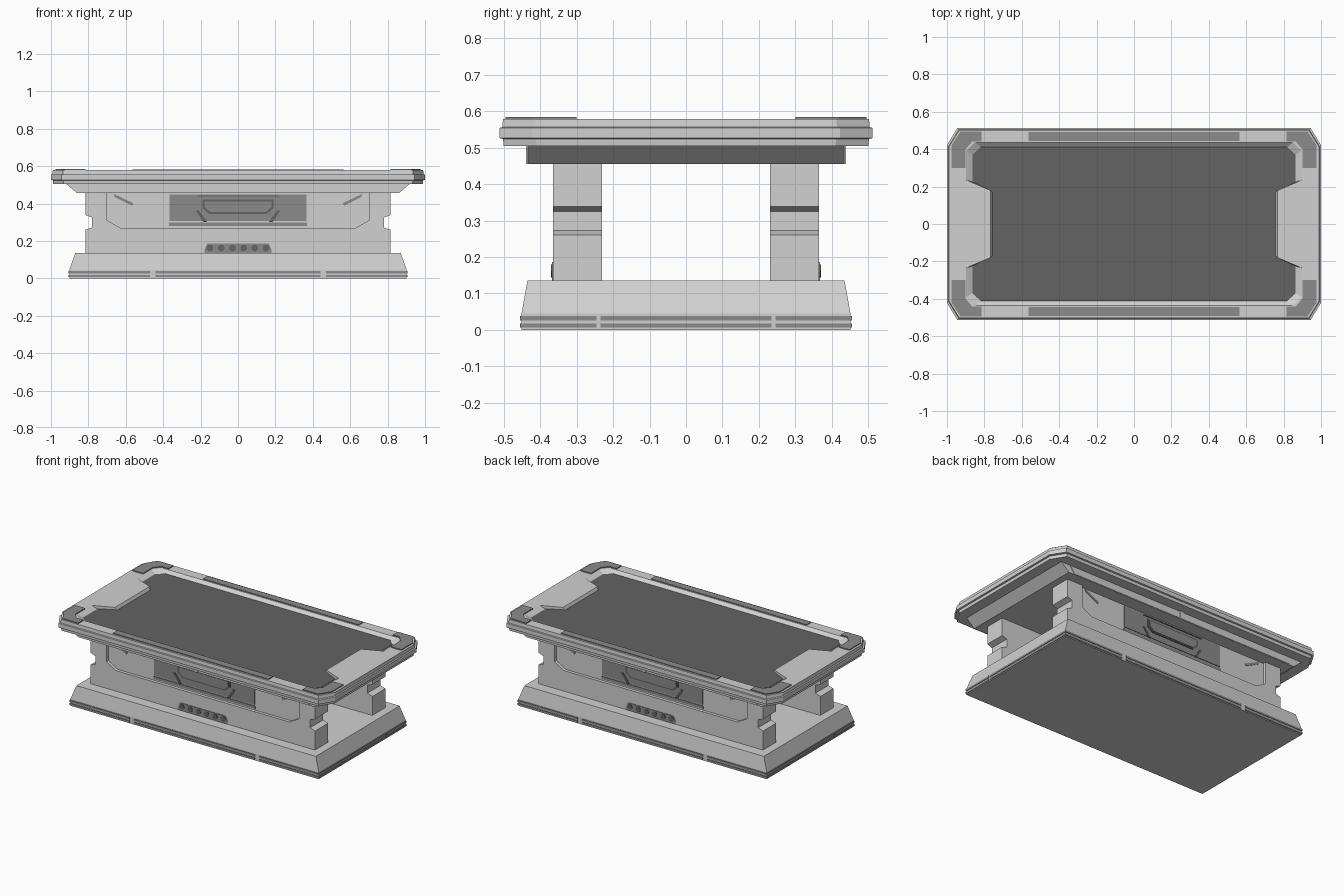
import bpy
import bmesh
import math

default_cube = bpy.data.objects.get("Cube")
if default_cube:
    bpy.data.objects.remove(default_cube, do_unlink=True)


def make_material(name, value):
    material = bpy.data.materials.new(name)
    material.use_nodes = True
    colour = (value, value, value, 1)
    material.diffuse_color = colour
    shader = material.node_tree.nodes["Principled BSDF"]
    shader.inputs["Base Color"].default_value = colour
    shader.inputs["Roughness"].default_value = 0.7
    return material


light = make_material("light grey", 0.64)
medium = make_material("medium grey", 0.26)
dark = make_material("dark grey", 0.125)


def loft(name, sections, material):
    """Join matching point loops into a closed solid."""
    bm = bmesh.new()
    rings = [[bm.verts.new(point) for point in section] for section in sections]
    for low, high in zip(rings, rings[1:]):
        for i in range(len(low)):
            j = (i + 1) % len(low)
            bm.faces.new((low[i], low[j], high[j], high[i]))
    bm.faces.new(rings[0])
    bm.faces.new(rings[-1])
    bmesh.ops.recalc_face_normals(bm, faces=bm.faces)
    mesh = bpy.data.meshes.new(name)
    bm.to_mesh(mesh)
    bm.free()
    mesh.materials.append(material)
    obj = bpy.data.objects.new(name, mesh)
    bpy.context.collection.objects.link(obj)
    return obj


def flat(name, outline, bottom, top, material):
    """Extrude a plan outline upwards."""
    return loft(name, [[(x, y, z) for x, y in outline] for z in (bottom, top)], material)


def upright(name, outline, near, far, material):
    """Extrude a front outline through depth."""
    return loft(name, [[(x, y, z) for x, z in outline] for y in (near, far)], material)


def rect(left, right, low, high):
    return [(left, low), (right, low), (right, high), (left, high)]


def mirrored(points):
    """Complete an outline from its right half, listed bottom to top."""
    return points + [(-x, z) for x, z in reversed(points)]


def four_way(points):
    """Complete an outline from its first quadrant, listed from +x to +y."""
    return mirrored([(x, -y) for x, y in reversed(points)] + points)


def octagon(inset):
    x, y = 1 - inset, 0.512 - inset
    return four_way([(x, y - 0.09), (x - 0.055, y)])


# Plinth with tapered upper part
loft("plinth", [[(x, y, z) for x, y in rect(-w, w, -d, d)]
                for w, d, z in ((0.902, 0.451, 0), (0.902, 0.451, 0.045),
                                (0.87, 0.435, 0.135))], light)

# Plinth trim strips, split by small gaps
for z in (0.006, 0.026):
    for start, end in ((-0.905, -0.47), (-0.44, 0.44), (0.47, 0.905)):
        for side in (-1, 1):
            flat("plinth_long_trim", rect(start, end, side * 0.449, side * 0.455),
                 z, z + 0.012, medium)
    for start, end in ((-0.455, -0.245), (-0.235, 0.235), (0.245, 0.455)):
        for side in (-1, 1):
            flat("plinth_end_trim", rect(side * 0.9, side * 0.906, start, end),
                 z, z + 0.012, medium)

# Support walls: full core, raised outer skin around a recess, and inlays
notched_edge = [(0.815, 0.135), (0.815, 0.26), (0.78, 0.272),
                (0.78, 0.325), (0.815, 0.338), (0.815, 0.456)]
recess_edge = [(0.70, 0.456), (0.70, 0.31), (0.63, 0.27)]
handle = mirrored([(0.155, 0.345), (0.19, 0.375), (0.19, 0.422)])
handle_inner = mirrored([(0.148, 0.354), (0.178, 0.38), (0.178, 0.412)])
bracket = [(0.165, 0.302), (0.185, 0.302), (0.225, 0.36), (0.212, 0.366)]
slot = [(0.665, 0.452), (0.56, 0.402), (0.567, 0.388), (0.66, 0.435)]

for label, s in (("front", -1), ("back", 1)):
    def inlay(part, outline, near, far, material):
        upright(label + "_" + part, outline, s * near, s * far, material)

    inlay("wall", mirrored(notched_edge), 0.23, 0.345, light)
    inlay("wall_skin", mirrored(notched_edge + recess_edge), 0.345, 0.365, light)
    inlay("panel", rect(-0.365, 0.365, 0.306, 0.447), 0.344, 0.350, medium)
    inlay("panel_strip", rect(-0.37, 0.37, 0.28, 0.298), 0.344, 0.350, medium)
    inlay("handle_rim", handle, 0.349, 0.355, dark)
    inlay("handle_face", handle_inner, 0.354, 0.358, medium)
    inlay("panel_top_line", rect(-0.22, 0.22, 0.438, 0.444), 0.349, 0.353, dark)
    for side in (-1, 1):
        inlay("bracket", [(side * x, z) for x, z in bracket], 0.349, 0.354, dark)
        inlay("slot", [(side * x, z) for x, z in slot], 0.344, 0.349, medium)

    # Vent plate with a row of round holes
    inlay("vent", mirrored([(0.18, 0.136), (0.18, 0.152), (0.165, 0.186)]),
          0.364, 0.368, medium)
    for i in range(6):
        centre = (i - 2.5) * 0.06
        ring = [(centre + 0.018 * math.cos(a), 0.162 + 0.018 * math.sin(a))
                for a in (math.tau * k / 12 for k in range(12))]
        inlay("vent_hole", ring, 0.367, 0.370, dark)

    # Apron facing plate and central clip
    inlay("apron_face", mirrored([(0.82, 0.458), (0.85, 0.503)]), 0.43, 0.435, light)
    inlay("apron_clip", rect(-0.014, 0.014, 0.455, 0.506), 0.43, 0.439, light)

# Apron with undercut ends
upright("apron", mirrored([(0.86, 0.455), (0.92, 0.506)]), -0.432, 0.432, light)

# Tabletop with a stepped rim
tabletop = loft("tabletop", [[(x, y, z) for x, y in octagon(inset)]
                             for z, inset in ((0.505, 0.012), (0.524, 0.01),
                                              (0.526, 0), (0.554, 0),
                                              (0.556, 0.008), (0.578, 0.01))], light)

# Recess for the screen, with sloping sides
screen_outline = four_way([(0.757, 0.17), (0.863, 0.225), (0.863, 0.37), (0.82, 0.412)])
recess_outline = four_way([(0.768, 0.18), (0.897, 0.235), (0.897, 0.39), (0.85, 0.436)])
cutter = loft("recess_cutter",
              [[(x, y, 0.558) for x, y in screen_outline],
               [(x, y, 0.578) for x, y in recess_outline],
               [(x, y, 0.6) for x, y in recess_outline]], light)
cutter.hide_render = True
cut = tabletop.modifiers.new("screen_recess", "BOOLEAN")
cut.operation = "DIFFERENCE"
cut.object = cutter
bpy.context.view_layer.objects.active = tabletop
bpy.ops.object.modifier_apply(modifier=cut.name)
bpy.data.objects.remove(cutter, do_unlink=True)
flat("screen", screen_outline, 0.557, 0.561, dark)

# Rim plates: four corner guards and two long strips
guard = [(0.976, 0.30), (0.976, 0.42), (0.928, 0.495), (0.815, 0.495),
         (0.815, 0.442), (0.864, 0.442), (0.9, 0.40), (0.9, 0.30)]
for sy in (-1, 1):
    for sx in (-1, 1):
        flat("corner_guard", [(sx * x, sy * y) for x, y in guard], 0.577, 0.584, medium)
    flat("rim_strip", rect(-0.565, 0.565, sy * 0.443, sy * 0.491), 0.577, 0.583, medium)
